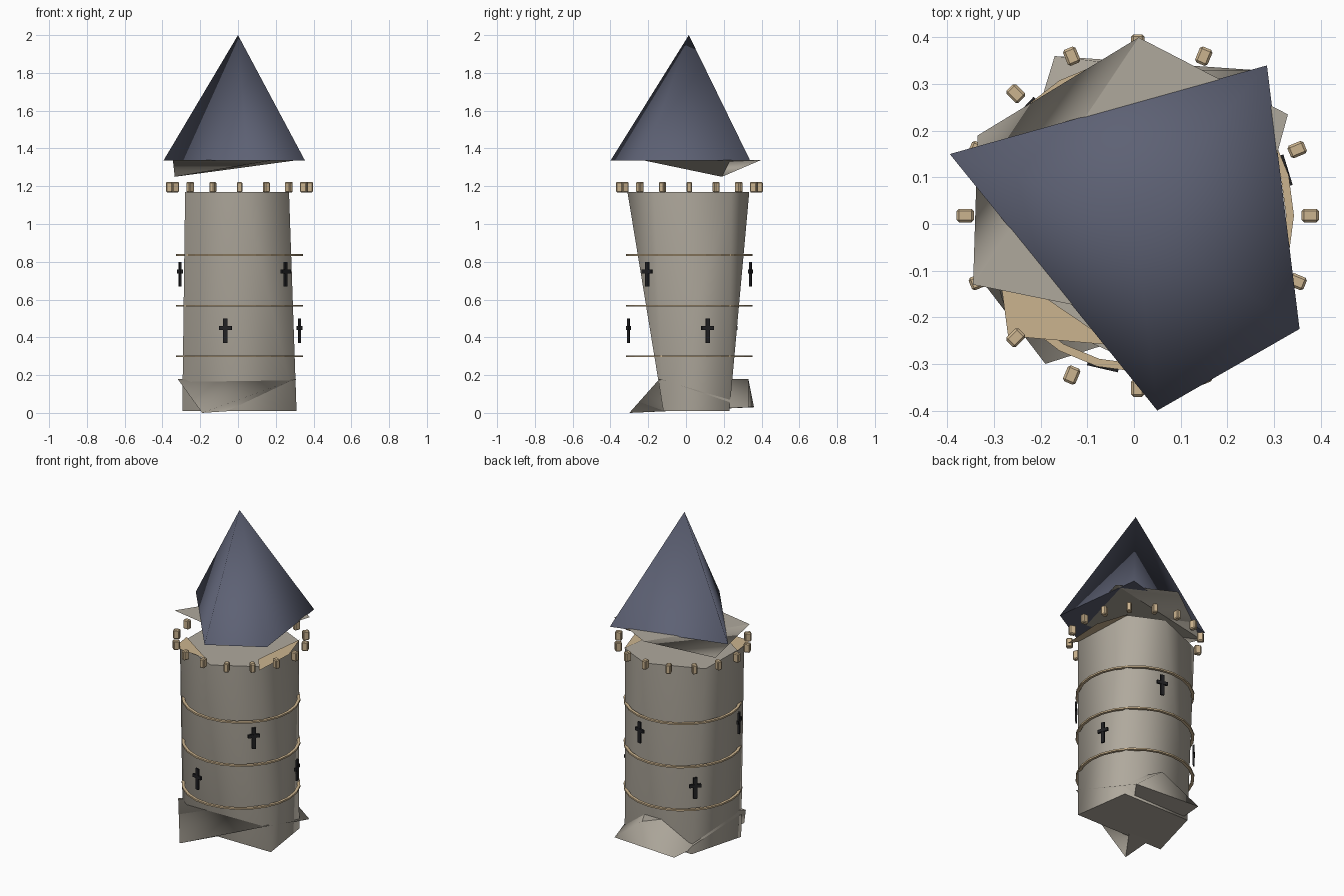
import bpy, bmesh, math
from mathutils import Matrix

if "Cube" in bpy.data.objects:
    bpy.data.objects.remove(bpy.data.objects["Cube"])

CX, CY = 0.008, 0.018   # tower axis


def material(name, rgb):
    m = bpy.data.materials.new(name)
    m.diffuse_color = (*rgb, 1)
    m.use_nodes = True
    m.node_tree.nodes["Principled BSDF"].inputs["Base Color"].default_value = m.diffuse_color
    return m


STONE = material("grey_stone", (0.43, 0.395, 0.335))
SLATE = material("blue_slate", (0.11, 0.12, 0.175))
TRIM = material("sand_trim", (0.60, 0.455, 0.275))
DARK = material("dark_opening", (0.015, 0.015, 0.017))


def finish(name, bm, mat, smooth=False):
    bmesh.ops.recalc_face_normals(bm, faces=bm.faces)
    me = bpy.data.meshes.new(name)
    for f in bm.faces:
        f.smooth = smooth and abs(f.normal.z) < 0.98
    # flat caps get their own edges so they do not bend the wall shading
    for e in bm.edges:
        if len({f.smooth for f in e.link_faces}) == 2:
            e.smooth = False
    bm.to_mesh(me)
    bm.free()
    me.materials.append(mat)
    ob = bpy.data.objects.new(name, me)
    bpy.context.collection.objects.link(ob)
    return ob


def hull(name, points, mat):
    """Rough faceted solid spanned by a few corner points, softly shaded."""
    bm = bmesh.new()
    verts = [bm.verts.new(p) for p in points]
    res = bmesh.ops.convex_hull(bm, input=verts)
    bad = [v for v in res["geom_interior"] if isinstance(v, bmesh.types.BMVert)]
    if bad:
        bmesh.ops.delete(bm, geom=bad, context='VERTS')
    bm.normal_update()
    return finish(name, bm, mat, True)


def polar(angle, radius, z):
    """Frame on the wall: local x points outward, z up."""
    return (Matrix.Translation((CX, CY, z)) @ Matrix.Rotation(angle, 4, 'Z')
            @ Matrix.Translation((radius, 0, 0)))


def box(bm, size, frame, offset=(0, 0, 0)):
    m = frame @ Matrix.Translation(offset) @ Matrix.Diagonal((*size, 1))
    bmesh.ops.create_cube(bm, size=1, matrix=m)


# Tower body: few-sided shaft, narrow in y at the foot
top = [(-0.28, -0.17), (0.03, -0.31), (0.27, -0.17), (0.25, 0.24), (0.05, 0.335), (-0.275, 0.2)]
foot = [(-0.295, -0.12), (0.31, -0.12), (0.26, 0.23), (-0.2, 0.23)]
hull("tower_body", [(x, y, 1.17) for x, y in top] + [(x, y, 0.01) for x, y in foot], STONE)

# Rough stone plinth
hull("plinth", [(-0.32, -0.13, 0.18), (0.308, -0.14, 0.18), (-0.19, -0.30, 0.0),
                (0.26, 0.33, 0.03), (0.07, 0.33, 0.18), (-0.17, 0.36, 0.03)], STONE)

# Stone soffit, its top just above the roof base
hull("roof_soffit", [(0.01, 0.40, 1.34), (0.33, 0.235, 1.34), (0.2, -0.24, 1.34),
                     (-0.345, -0.13, 1.34), (-0.335, 0.19, 1.25)], STONE)

# Four-sided roof
hull("roof", [(0, 0.015, 2.0), (-0.395, 0.15, 1.335), (0.285, 0.34, 1.335),
              (0.355, -0.225, 1.335), (0.05, -0.40, 1.335)], SLATE)

# Broken walkway slabs at the top of the wall
bm = bmesh.new()
for slab in ([(-0.27, -0.24), (-0.04, -0.26), (-0.29, -0.09)],
             [(0.3, -0.22), (0.315, 0.05), (0.25, 0.25), (0.21, -0.1)]):
    bm.faces.new([bm.verts.new((x, y, 1.174)) for x, y in slab])
finish("walkway_slabs", bm, TRIM)

# Sixteen small merlons
bm = bmesh.new()
for i in range(16):
    box(bm, (0.037, 0.029, 0.056), polar(i * math.tau / 16, 0.37, 1.195))
bmesh.ops.bevel(bm, geom=bm.edges[:], offset=0.005, segments=1, affect='EDGES')
finish("merlons", bm, TRIM)

# Three string courses: thin bands round the shaft
for n, z in enumerate((0.30, 0.567, 0.835)):
    bm = bmesh.new()
    N = 24
    section = [(0.318, -0.005), (0.335, -0.005), (0.335, 0.005), (0.318, 0.005)]
    rings = [[bm.verts.new(polar(i * math.tau / N, r, z + h).translation)
              for r, h in section] for i in range(N)]
    for i in range(N):
        a, b = rings[i], rings[(i + 1) % N]
        for k in range(4):
            j = (k + 1) % 4
            bm.faces.new((a[k], b[k], b[j], a[j]))
    finish("string_course_%d" % (n + 1), bm, TRIM)

# Cross-shaped arrow slits, two staggered rows of three
bm = bmesh.new()
for z, start in ((0.435, 17), (0.735, 77.5)):
    for k in range(3):
        frame = polar(math.radians(start + 120 * k), 0.331, z)
        box(bm, (0.01, 0.022, 0.13), frame)
        box(bm, (0.012, 0.068, 0.02), frame, (0, 0, 0.014))
finish("arrow_slits", bm, DARK)
